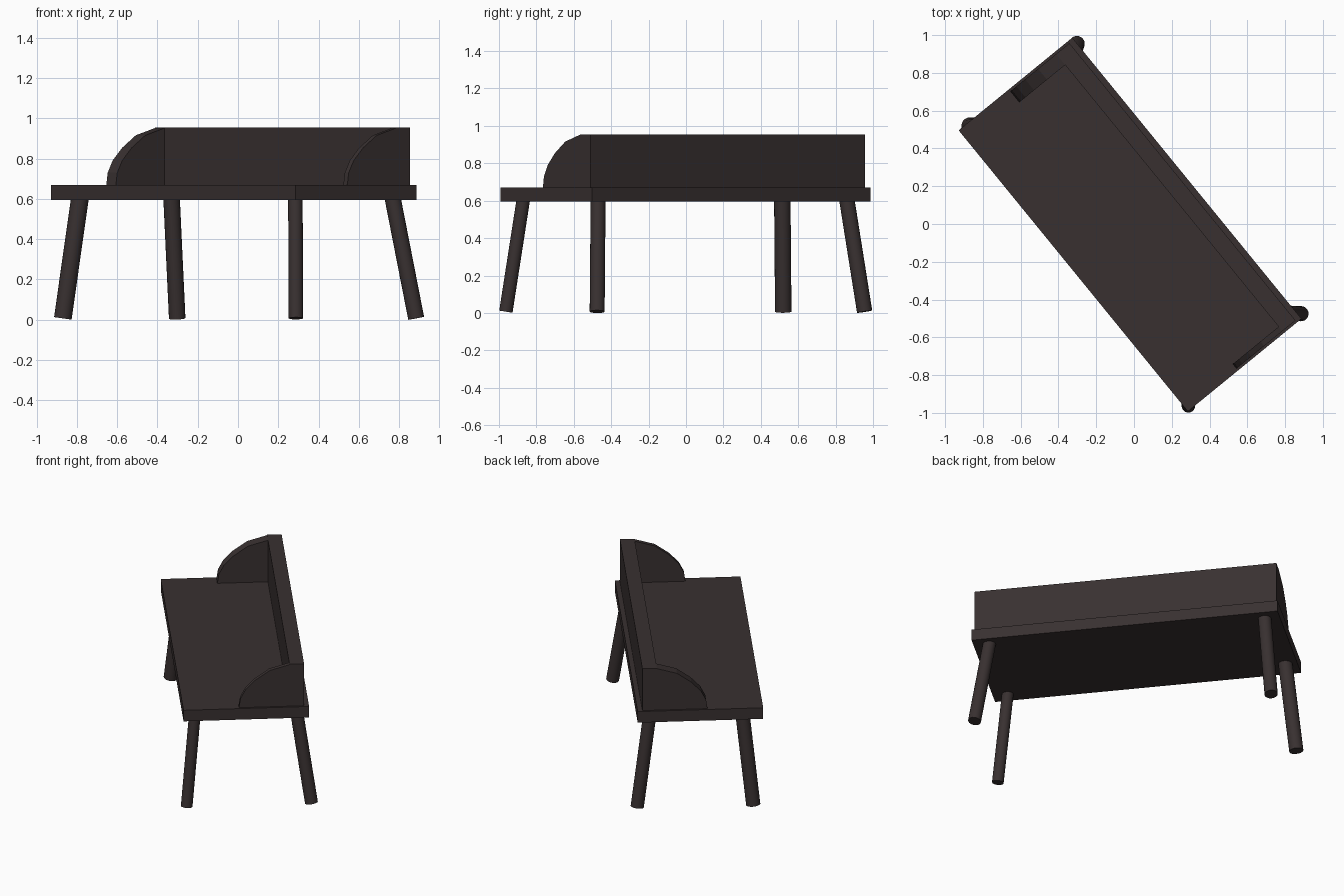
import bpy, bmesh, math
from mathutils import Vector, Matrix

if "Cube" in bpy.data.objects:
    bpy.data.objects.remove(bpy.data.objects["Cube"])

wood = bpy.data.materials.new("dark brown wood")
wood.diffuse_color = (0.040, 0.030, 0.030, 1)
wood.use_nodes = True
wood.node_tree.nodes["Principled BSDF"].inputs["Base Color"].default_value = wood.diffuse_color

# The bench is turned in plan: u runs along its length, v towards its back
FRAME = Matrix.Translation((-0.021, -0.003, 0)) @ Matrix.Rotation(math.radians(-50.8), 4, 'Z')


def finish(name, bm, matrix):
    bmesh.ops.recalc_face_normals(bm, faces=bm.faces)
    me = bpy.data.meshes.new(name)
    bm.to_mesh(me)
    bm.free()
    me.materials.append(wood)
    ob = bpy.data.objects.new(name, me)
    ob.matrix_world = matrix
    bpy.context.collection.objects.link(ob)
    return ob


def box(name, u0, u1, v0, v1, z0, z1):
    bm = bmesh.new()
    bmesh.ops.create_cube(bm, size=1)
    for v in bm.verts:
        v.co = ((u0 + u1) / 2 + v.co.x * (u1 - u0),
                (v0 + v1) / 2 + v.co.y * (v1 - v0),
                (z0 + z1) / 2 + v.co.z * (z1 - z0))
    return finish(name, bm, FRAME)


def side_panel(name, u0, u1):
    # Rounded profile: fractions from the front foot up to the backrest top
    v0, v1, z0, z1 = -0.045, 0.27, 0.668, 0.953
    profile = [(0, 0), (0.03, 0.22), (0.13, 0.43), (0.32, 0.65), (0.6, 0.87), (1, 1), (1, 0)]
    bm = bmesh.new()
    face = bm.faces.new([bm.verts.new((u0, v0 + a * (v1 - v0), z0 + b * (z1 - z0)))
                         for a, b in profile])
    ext = bmesh.ops.extrude_face_region(bm, geom=[face], use_keep_orig=True)
    for g in ext["geom"]:
        if isinstance(g, bmesh.types.BMVert):
            g.co.x = u1
    return finish(name, bm, FRAME)


def leg(name, top, bottom, radius):
    axis = Vector((*top, 0.605)) - Vector((*bottom, 0.007))
    bm = bmesh.new()
    bmesh.ops.create_cone(bm, cap_ends=True, segments=20, radius1=radius,
                          radius2=radius, depth=axis.length)
    for f in bm.faces:
        f.smooth = len(f.verts) == 4
    for e in bm.edges:
        e.smooth = all(f.smooth for f in e.link_faces)
    mid = Vector((*bottom, 0.007)) + axis / 2
    turn = axis.to_track_quat('Z', 'Y').to_matrix().to_4x4()
    return finish(name, bm, Matrix.Translation(mid) @ turn)


# Seat slab and backrest
box("seat", -0.96, 0.96, -0.388, 0.388, 0.595, 0.67)
box("backrest", -0.947, 0.947, 0.268, 0.358, 0.668, 0.955)

# Rounded end panels, the left one thicker
side_panel("left_side_panel", -0.947, -0.872)
side_panel("right_side_panel", 0.916, 0.947)

# Splayed round legs
leg("left_leg", (-0.785, 0.515), (-0.870, 0.520), 0.044)
leg("back_leg", (-0.330, 0.860), (-0.302, 0.955), 0.041)
leg("front_leg", (0.285, -0.870), (0.288, -0.963), 0.036)
leg("right_leg", (0.768, -0.470), (0.885, -0.475), 0.040)
